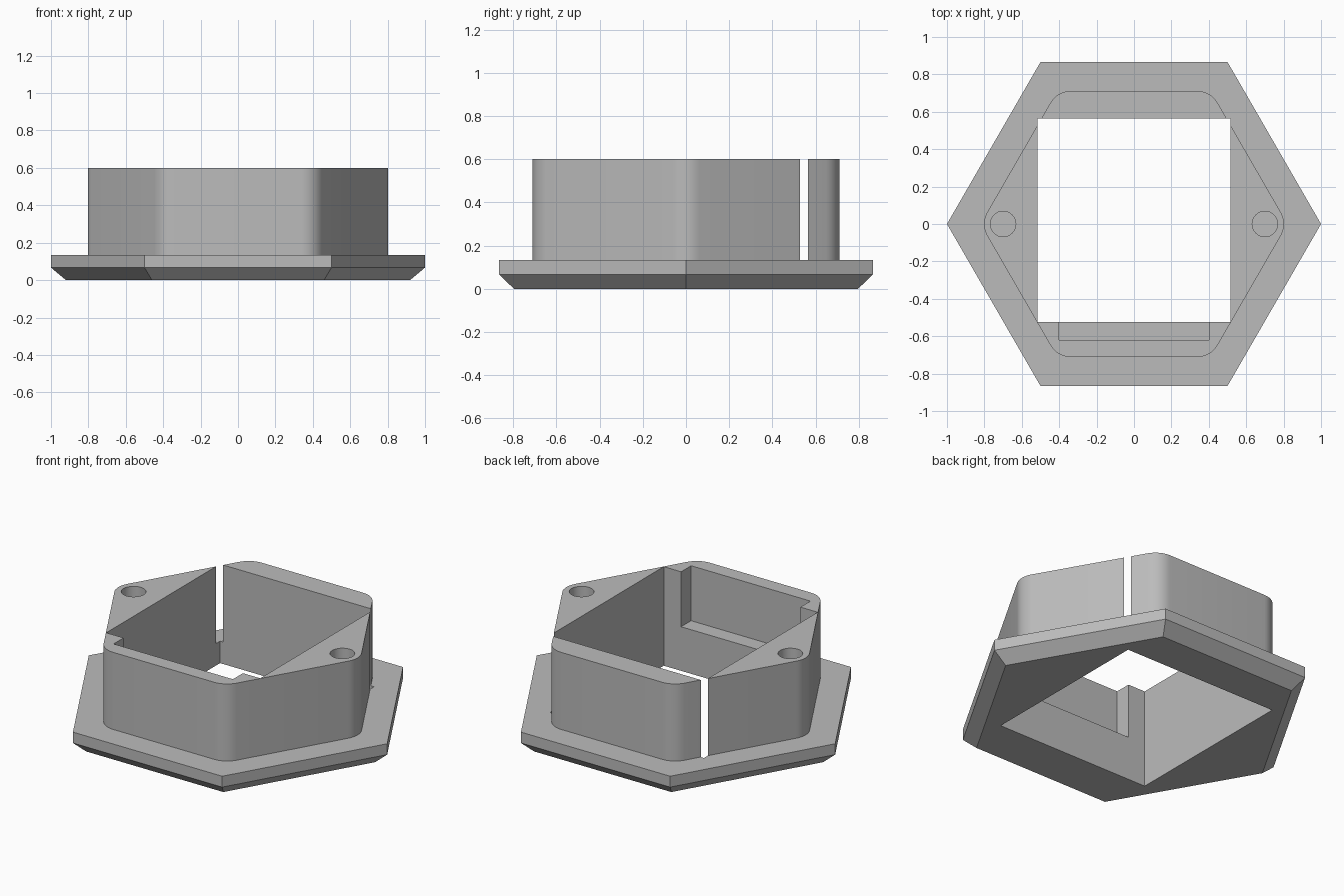
import bpy, bmesh, math

cube = bpy.data.objects.get("Cube")
if cube:
    bpy.data.objects.remove(cube, do_unlink=True)

grey = bpy.data.materials.new("plain grey")
grey.use_nodes = True
colour = (0.5, 0.5, 0.5, 1)
grey.diffuse_color = colour
grey.node_tree.nodes["Principled BSDF"].inputs["Base Color"].default_value = colour


def loft(name, rings):
    """Closed solid through rings of points with equal counts, bottom to top."""
    bm = bmesh.new()
    loops = [[bm.verts.new(p) for p in ring] for ring in rings]
    n = len(loops[0])
    bm.faces.new(loops[0][::-1])
    bm.faces.new(loops[-1])
    for low, high in zip(loops, loops[1:]):
        for i in range(n):
            j = (i + 1) % n
            bm.faces.new((low[i], low[j], high[j], high[i]))
    mesh = bpy.data.meshes.new(name)
    bm.to_mesh(mesh)
    bm.free()
    ob = bpy.data.objects.new(name, mesh)
    bpy.context.collection.objects.link(ob)
    mesh.materials.append(grey)
    return ob


def polygon(radius, z, sides=6, cx=0):
    return [(cx + radius * math.cos(math.tau * i / sides),
             radius * math.sin(math.tau * i / sides), z) for i in range(sides)]


def rounded_hexagon(radius, fillet, z, steps=8):
    points = []
    centre = radius - fillet / math.cos(math.pi / 6)
    for i in range(6):
        a = i * math.pi / 3
        for k in range(steps + 1):
            b = a + (k / steps - 0.5) * math.pi / 3
            points.append((centre * math.cos(a) + fillet * math.cos(b),
                           centre * math.sin(a) + fillet * math.sin(b), z))
    return points


def box(name, x, y0, y1, z0, z1):
    return loft(name, [[(-x, y0, z), (x, y0, z), (x, y1, z), (-x, y1, z)]
                       for z in (z0, z1)])


def cut(ob, cutter):
    mod = ob.modifiers.new("cut", "BOOLEAN")
    mod.operation = "DIFFERENCE"
    mod.solver = "EXACT"
    mod.object = cutter
    bpy.context.view_layer.objects.active = ob
    bpy.ops.object.modifier_apply(modifier=mod.name)


FLANGE_TOP, TOP, LEDGE = 0.133, 0.6, 0.267

# Hexagonal flange with a chamfered underside
flange = loft("flange", [polygon(0.92, 0), polygon(1, 0.067), polygon(1, FLANGE_TOP)])

# Rounded hexagonal collar
collar = loft("collar", [rounded_hexagon(0.821, 0.125, z) for z in (FLANGE_TOP, TOP)])

# Rectangular opening, which breaks through the collar at its rear corners
opening = box("opening_cutter", 0.516, -0.524, 0.565, -0.5, 1)
# Shallow pocket in the front wall
pocket = box("pocket_cutter", 0.4, -0.62, -0.45, LEDGE, 1)
# Blind pin holes at both side corners
pins = [loft("pin_cutter", [polygon(0.068, z, 32, x) for z in (LEDGE, 1)])
        for x in (-0.7, 0.7)]

cut(flange, opening)
for cutter in [opening, pocket] + pins:
    cut(collar, cutter)
for cutter in [opening, pocket] + pins:
    bpy.data.objects.remove(cutter, do_unlink=True)

# Smooth the rounded corners and pin holes only
for ob in bpy.context.view_layer.objects:
    ob.select_set(ob == collar)
bpy.context.view_layer.objects.active = collar
bpy.ops.object.shade_smooth_by_angle(angle=math.radians(25))
